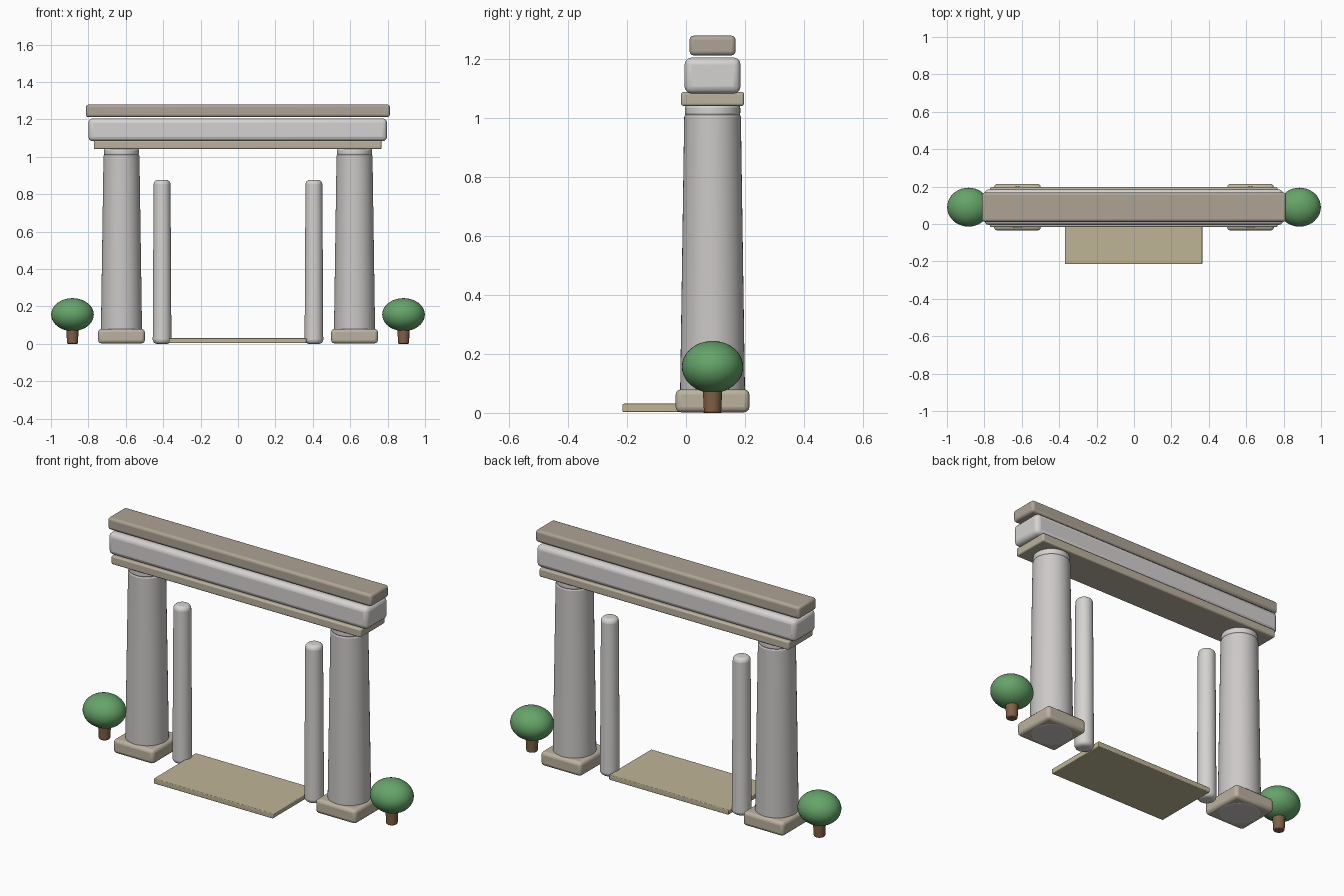
import bpy
import math

if "Cube" in bpy.data.objects:
    bpy.data.objects.remove(bpy.data.objects["Cube"])

Y = 0.09  # depth centre line of the gateway


def material(name, rgb):
    m = bpy.data.materials.new(name)
    m.diffuse_color = (*rgb, 1)
    m.use_nodes = True
    m.node_tree.nodes["Principled BSDF"].inputs["Base Color"].default_value = m.diffuse_color
    return m


pale = material("pale_stone", (0.66, 0.65, 0.63))
column_stone = material("column_stone", (0.60, 0.58, 0.57))
taupe = material("taupe_stone", (0.42, 0.37, 0.30))
sand = material("sand_stone", (0.50, 0.45, 0.35))
paving = material("paving", (0.52, 0.46, 0.30))
leaf = material("leaf", (0.13, 0.37, 0.14))
bark = material("bark", (0.22, 0.12, 0.06))


def finish(ob, name, mat, bevel=0.0, segments=3):
    ob.name = name
    ob.data.materials.append(mat)
    bpy.ops.object.shade_smooth_by_angle(angle=math.radians(35))
    if bevel:
        mod = ob.modifiers.new("rounding", 'BEVEL')
        mod.width = bevel
        mod.segments = segments
        mod.limit_method = 'ANGLE'
        mod.angle_limit = math.radians(40)
    return ob


def box(name, x, y, z, mat, bevel):
    """Rounded box from (min, max) pairs."""
    bpy.ops.mesh.primitive_cube_add(size=1, location=[sum(p) / 2 for p in (x, y, z)])
    ob = bpy.context.object
    ob.scale = [p[1] - p[0] for p in (x, y, z)]
    bpy.ops.object.transform_apply(location=False, rotation=False, scale=True)
    return finish(ob, name, mat, bevel)


def shaft(name, x, r0, r1, z0, z1, mat, bevel, segments=3):
    """Tapered round shaft with rounded rims."""
    bpy.ops.mesh.primitive_cone_add(vertices=48, radius1=r0, radius2=r1,
                                    depth=z1 - z0, location=(x, Y, (z0 + z1) / 2))
    return finish(bpy.context.object, name, mat, bevel, segments)


# Three stacked lintel courses
box("lower_lintel", (-0.77, 0.767), (Y - 0.107, Y + 0.107), (1.041, 1.088), sand, 0.008)
box("main_lintel", (-0.80, 0.797), (Y - 0.095, Y + 0.095), (1.083, 1.205), pale, 0.024)
box("top_slab", (-0.813, 0.812), (Y - 0.078, Y + 0.078), (1.212, 1.279), taupe, 0.014)

# Paving slab in the doorway
box("path", (-0.37, 0.365), (-0.215, 0.157), (0.003, 0.031), paving, 0.004)

for side, s in (("left", -1), ("right", 1)):
    # Column on its plinth
    cx = s * 0.623
    box(side + "_plinth", (cx - 0.125, cx + 0.125), (Y - 0.125, Y + 0.125),
        (0.002, 0.08), sand, 0.018)
    shaft(side + "_column", cx, 0.111, 0.096, 0.001, 1.013, column_stone, 0.01)
    shaft(side + "_collar", cx, 0.094, 0.094, 1.005, 1.046, pale, 0.012)

    # Slim door post
    shaft(side + "_door_post", s * 0.406, 0.05, 0.045, 0.0, 0.876, pale, 0.022, 4)

    # Small round tree
    tx = s * 0.885
    shaft(side + "_tree_trunk", tx, 0.029, 0.034, 0.0, 0.10, bark, 0.006)
    bpy.ops.mesh.primitive_uv_sphere_add(segments=40, ring_count=20, radius=1,
                                         location=(tx, Y, 0.156))
    crown = bpy.context.object
    crown.scale = (0.114, 0.104, 0.088)
    bpy.ops.object.transform_apply(location=False, rotation=False, scale=True)
    finish(crown, side + "_tree_crown", leaf)
